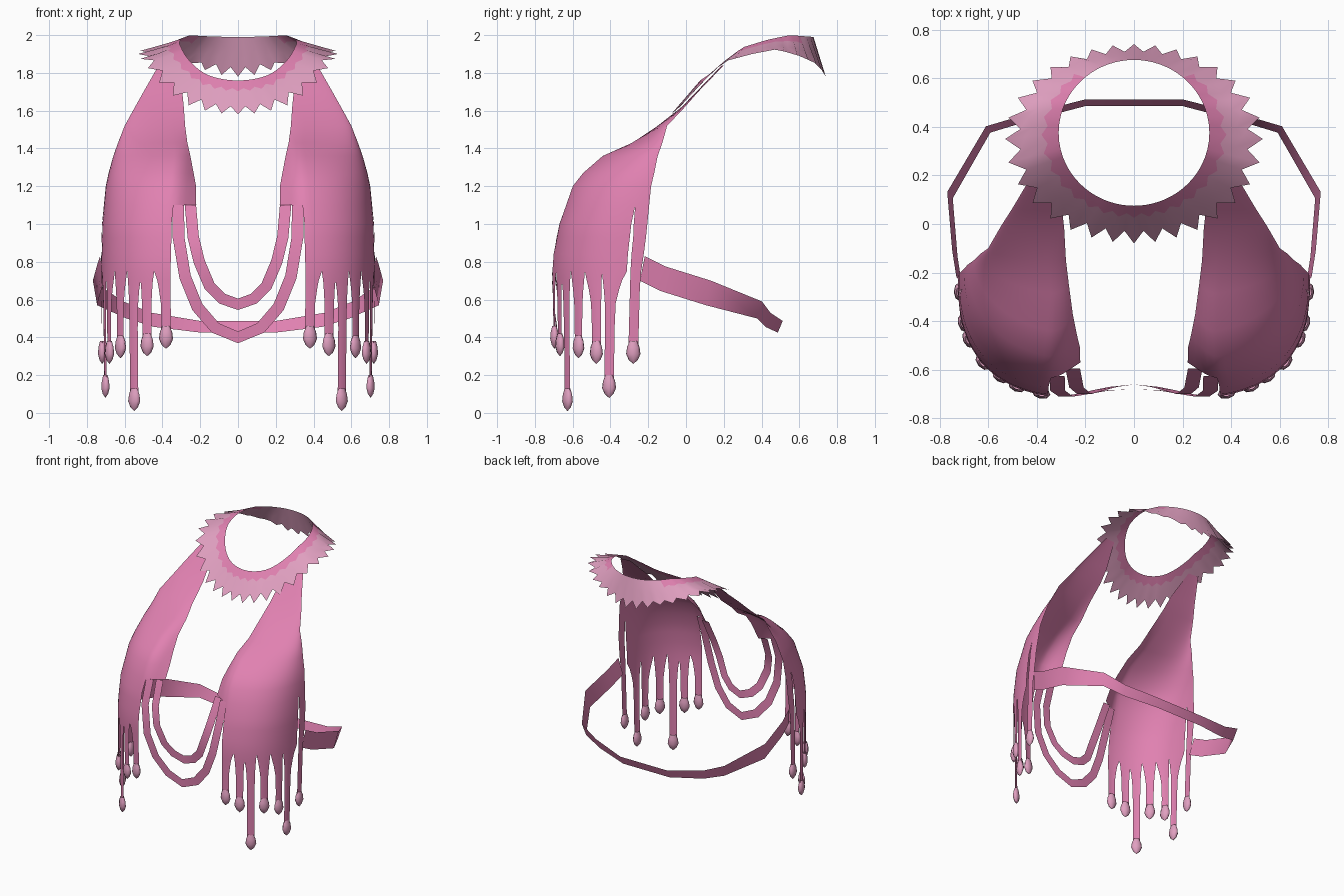
import bpy, bmesh, math
from mathutils import Vector

cube = bpy.data.objects.get("Cube")
if cube:
    bpy.data.objects.remove(cube, do_unlink=True)


def material(name, rgb):
    m = bpy.data.materials.new(name)
    m.use_nodes = True
    m.diffuse_color = (*rgb, 1)
    m.node_tree.nodes["Principled BSDF"].inputs["Base Color"].default_value = (*rgb, 1)
    return m


PINK = material("rose pink", (0.75, 0.22, 0.44))
PALE = material("pale pink", (0.75, 0.35, 0.53))


def interp(table, key):
    """Linear lookup in rows sorted by their first value."""
    if key <= table[0][0]:
        return table[0][1:]
    for a, b in zip(table, table[1:]):
        if key <= b[0]:
            f = (key - a[0]) / (b[0] - a[0])
            return [p + (q - p) * f for p, q in zip(a[1:], b[1:])]
    return table[-1][1:]


def add_grid(bm, rows, wrap=False):
    """Skin rows of points with quads."""
    vs = [[bm.verts.new(p) for p in row] for row in rows]
    n = len(rows[0])
    for up, low in zip(vs, vs[1:]):
        for c in range(n if wrap else n - 1):
            d = (c + 1) % n
            bm.faces.new((up[c], low[c], low[d], up[d]))


def finish(name, bm, mats, mirror=True):
    bmesh.ops.remove_doubles(bm, verts=bm.verts, dist=0.0005)
    mesh = bpy.data.meshes.new(name)
    bm.to_mesh(mesh)
    bm.free()
    for m in mats:
        mesh.materials.append(m)
    mesh.shade_smooth()
    ob = bpy.data.objects.new(name, mesh)
    bpy.context.collection.objects.link(ob)
    if mirror:
        mod = ob.modifiers.new("Mirror", "MIRROR")
        mod.use_clip = True


# Cup cross-sections: height, inner x, front y, outer x, rear y, roundness, inner recess
CUP = [(0.0, 0.22, -0.70, 0.715, -0.25, 0.8, 0), (0.8, 0.22, -0.715, 0.725, -0.225, 0.8, 0),
       (1.0, 0.22, -0.68, 0.72, -0.205, 0.8, 0.05), (1.2, 0.222, -0.61, 0.70, -0.185, 0.88, 0.1),
       (1.27, 0.235, -0.555, 0.685, -0.168, 0.94, 0.1), (1.36, 0.252, -0.45, 0.66, -0.15, 1.05, 0.08),
       (1.43, 0.268, -0.29, 0.635, -0.125, 1.1, 0.04), (1.52, 0.28, -0.15, 0.60, -0.10, 1, 0),
       (1.62, 0.287, -0.022, 0.545, -0.005, 1, 0), (1.7, 0.295, 0.055, 0.50, 0.065, 1, 0),
       (1.84, 0.34, 0.19, 0.42, 0.20, 1, 0)]
END = math.pi / 2


def cup_point(t, z):
    xi, yf, xo, yr, power, recess = interp(CUP, z)
    s, c = max(math.sin(t), 0) ** power, max(math.cos(t), 0) ** power
    back = recess * max(1 - t / 0.25, 0) ** 2
    return Vector((xi + (xo - xi) * s, yr + (yf - yr) * c + back, z))


# Fringe columns: left edge, right edge, left gap top, right gap top, centre, tip height
SPLIT = 1.1
FRINGE = [(0.19, 0.37, 0.93, 0.75, 0.245, 0.34), (0.37, 0.54, 0.75, 0.70, 0.461, 0.30),
          (0.54, 0.735, 0.70, 0.73, 0.643, 0.01), (0.735, 0.97, 0.73, 0.72, 0.867, 0.29),
          (0.97, 1.195, 0.72, 0.72, 1.132, 0.26), (1.195, 1.455, 0.72, 0.74, 1.294, 0.08),
          (1.455, END, SPLIT, 0.85, 1.525, 0.26)]


def column_steps(t0, t1):
    return [t0 + (t1 - t0) * k / 4 for k in range(5)]


# Cup body with shoulder strap
bm = bmesh.new()
steps = [0, 0.04, 0.08, 0.13, FRINGE[0][0]]
for column in FRINGE:
    steps += column_steps(*column[:2])[1:]
heights = [row[0] for row in reversed(CUP) if row[0] > SPLIT] + [SPLIT]
add_grid(bm, [[cup_point(t, z) for t in steps] for z in heights])

# Fringe strands, each narrowing below its gaps
beads = bmesh.new()
for t0, t1, g0, g1, tc, tip in FRINGE:
    rows = []
    for z in (SPLIT, 1.0, 0.93, 0.84, 0.75, 0.70, 0.65, 0.58, 0.45, tip + 0.08):
        if z < tip + 0.08:
            continue
        centre = cup_point(tc, z)
        along = (cup_point(tc + 0.03, z) - cup_point(tc - 0.03, z)).normalized()
        shift = []
        for t, gap, side in ((t0, g0, -1), (t1, g1, 1)):
            f = min(max((gap - z) / 0.18, 0), 1) ** 0.6
            shift.append((centre + along * 0.026 * side - cup_point(t, z)) * f)
        rows.append([cup_point(t, z) + shift[0].lerp(shift[1], k / 4)
                     for k, t in enumerate(column_steps(t0, t1))])
    add_grid(bm, rows)
    # Drop-shaped bead at the strand end
    out = Vector((along.y, -along.x, 0))
    rings = []
    for h, r in ((0.12, 0.02), (0.088, 0.033), (0.052, 0.038), (0.02, 0.024), (0, 0.001)):
        base = Vector((centre.x, centre.y, tip + h))
        rings.append([base + along * r * math.cos(a) + out * r * 0.6 * math.sin(a)
                      for a in (math.tau * k / 8 for k in range(8))])
    add_grid(beads, rings, wrap=True)
bmesh.ops.recalc_face_normals(beads, faces=beads.faces)
finish("fringed_cups", bm, [PINK])
finish("fringe_beads", beads, [PALE])


# Hanging loops between the cups, from the centre up to the cup
def loop(name, path, width):
    pts = [Vector(p) for p in path]
    upper, lower = [], []
    for i, p in enumerate(pts):
        d = pts[min(i + 1, len(pts) - 1)] - pts[max(i - 1, 0)]
        n = Vector((-d.z, 0, d.x)).normalized()
        if i == 0:
            n = Vector((0, 0, 1))
        if i == len(pts) - 1:
            n = Vector((-1, 0, 0))
        upper.append(p + n * width / 2)
        lower.append(p - n * width / 2)
    bm = bmesh.new()
    add_grid(bm, [upper, lower])
    finish(name, bm, [PINK])


loop("upper_loop", [(0, -0.66, 0.575), (0.085, -0.67, 0.605), (0.15, -0.685, 0.67),
                    (0.205, -0.70, 0.80), (0.237, -0.672, 0.93), (0.252, -0.595, SPLIT)], 0.06)
loop("lower_loop", [(0, -0.68, 0.40), (0.12, -0.685, 0.45), (0.215, -0.70, 0.56),
                    (0.28, -0.71, 0.72), (0.315, -0.685, 0.93), (0.316, -0.625, SPLIT)], 0.062)

# Back strap, leaning outward at the top: x, y, bottom, top
strap = [(0.72, -0.23, 0.70, 0.83), (0.737, -0.12, 0.645, 0.775), (0.757, 0.12, 0.57, 0.70),
         (0.60, 0.39, 0.50, 0.59), (0.45, 0.435, 0.455, 0.53), (0.2, 0.50, 0.425, 0.487),
         (0, 0.50, 0.425, 0.487)]
bm = bmesh.new()
add_grid(bm, [[(x * 1.015, y + 0.012, hi) for x, y, lo, hi in strap],
              [(x * 0.985, y - 0.014, lo) for x, y, lo, hi in strap]])
finish("back_strap", bm, [PINK])

# Collar with pointed teeth and a scalloped inner band
INNER_Z = [(0.075, 1.76), (0.12, 1.79), (0.2, 1.86), (0.3, 1.935), (0.43, 1.975),
           (0.55, 2.0), (0.68, 1.99)]
OUTER_Z = [(-0.08, 1.58), (-0.03, 1.622), (0.1, 1.765), (0.2, 1.86), (0.35, 1.90),
           (0.48, 1.925), (0.6, 1.89), (0.7, 1.845), (0.74, 1.78)]
TEETH = 32
rows = [[], [], [], []]
for k in range(TEETH * 2):
    u = math.tau * k / (TEETH * 2)
    a = u - END - 0.08 * math.sin(2 * u)
    c, s = math.cos(a), math.sin(a)
    tooth = k % 2 == 0
    rx = 0.53 if tooth else 0.47
    ry = (0.43 if tooth else 0.38) if s < 0 else (0.39 if tooth else 0.36)
    yi, yo = 0.375 + 0.30 * s, 0.35 + ry * s
    inner = Vector((0.31 * c, yi, interp(INNER_Z, yi)[0]))
    outer = Vector((rx * c, yo, interp(OUTER_Z, yo)[0]))
    rows[0].append(inner)
    rows[1].append(inner.lerp(outer, 0.32 if tooth else 0.30))
    rows[2].append(inner.lerp(outer, 0.62 if tooth else 0.70))
    rows[3].append(outer)
bm = bmesh.new()
add_grid(bm, rows, wrap=True)
bm.faces.ensure_lookup_table()
for i, f in enumerate(bm.faces):
    f.material_index = int(i < TEETH * 2 and f.calc_center_median().y < 0.6)
finish("toothed_collar", bm, [PALE, PINK], mirror=False)
